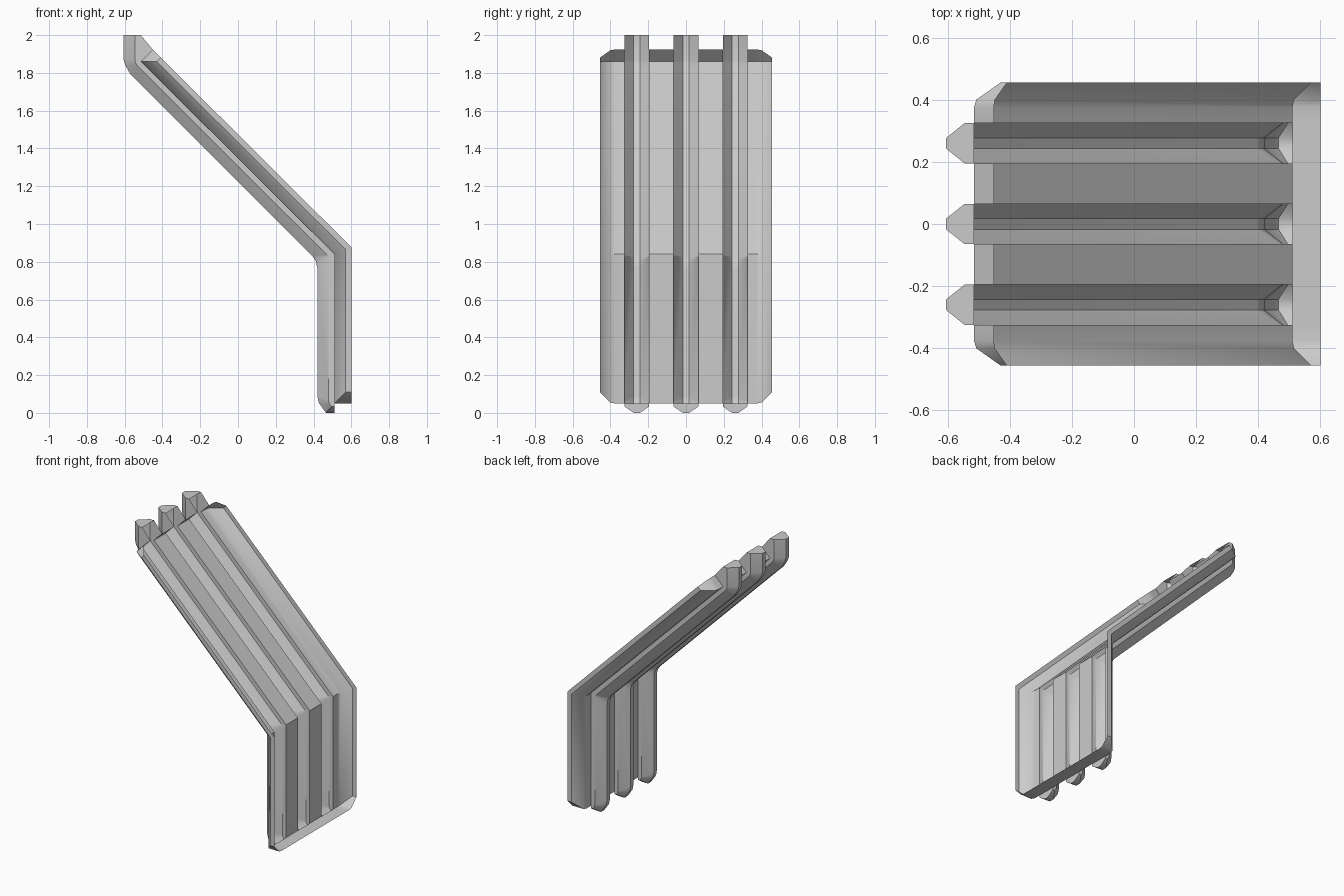
import bpy
import bmesh
from math import radians, sqrt, tan

cube = bpy.data.objects.get("Cube")
if cube:
    bpy.data.objects.remove(cube, do_unlink=True)

grey = bpy.data.materials.new("plain_grey")
grey.use_nodes = True
colour = (0.6, 0.6, 0.6, 1)
grey.diffuse_color = colour
grey.node_tree.nodes["Principled BSDF"].inputs["Base Color"].default_value = colour

# Shared layout of the folded sheet
foot, bend, head = (0.51, 0.05), (0.51, 0.84), (-0.515, 1.86)
rim_depth = 0.09
rib_centres = (-0.26, 0, 0.26)
rib_half = 0.065
diagonal = 1 / sqrt(2)
miter = tan(radians(22.5))


def finish(bm, name):
    """Clean the mesh and turn it into a softly shaded object."""
    bmesh.ops.remove_doubles(bm, verts=bm.verts, dist=0.0005)
    bmesh.ops.recalc_face_normals(bm, faces=bm.faces)
    mesh = bpy.data.meshes.new(name)
    bm.to_mesh(mesh)
    bm.free()
    mesh.materials.append(grey)
    obj = bpy.data.objects.new(name, mesh)
    bpy.context.collection.objects.link(obj)
    bpy.ops.object.select_all(action="DESELECT")
    obj.select_set(True)
    bpy.context.view_layer.objects.active = obj
    bpy.ops.object.shade_smooth_by_angle(angle=radians(35))
    return obj


def add_face(bm, points):
    """Add a polygon, skipping repeated corners."""
    unique = []
    for p in points:
        if all(sum((a - b) ** 2 for a, b in zip(p, q)) > 1e-8 for q in unique):
            unique.append(p)
    if len(unique) > 2:
        bm.faces.new([bm.verts.new(p) for p in unique])


def column(y, depth, inset):
    """Points along the fold: foot, bend and head, raised by depth."""
    return [
        (foot[0] + depth, y, foot[1] + inset),
        (bend[0] + depth, y, bend[1] + depth * miter),
        (head[0] + diagonal * (depth + inset), y,
         head[1] + diagonal * (depth - inset)),
    ]


def build_panel():
    # Side lift doubles as the corner inset, giving rounded tray corners
    edge = [(0.455, 0.06), (0.40, 0.005), (0.375, 0)]
    profile = [(-y, lift) for y, lift in edge]
    for c in rib_centres:
        profile += [(c - rib_half, 0), (c + rib_half, 0)]
    profile += edge[::-1]

    bm = bmesh.new()
    for (ya, la), (yb, lb) in zip(profile, profile[1:]):
        low_a, low_b = column(ya, la, la), column(yb, lb, lb)
        top_a, top_b = column(ya, rim_depth, la), column(yb, rim_depth, lb)
        slot = any(abs((ya + yb) / 2 - c) < 0.01 for c in rib_centres)
        # Tray floor, left open where a rib is pressed in
        if not slot:
            for i in range(2):
                add_face(bm, [low_a[i], low_b[i], low_b[i + 1], low_a[i + 1]])
            add_face(bm, [low_a[2], low_b[2], top_b[2], top_a[2]])
        # Bottom flange
        add_face(bm, [low_a[0], low_b[0], top_b[0], top_a[0]])
    # Side rims
    for y, lift in (profile[0], profile[-1]):
        low, top = column(y, lift, lift), column(y, rim_depth, lift)
        for i in range(2):
            add_face(bm, [low[i], top[i], top[i + 1], low[i + 1]])
    return finish(bm, "folded_panel")


def build_rib(centre, name):
    # Base point and outward direction at each station along the rib
    stations = [
        (foot, (0, -0.55)),
        (foot, (-0.5, -0.55)),
        (foot, (-0.92, 0.05)),
        (foot, (-1, 0.45)),
        (bend, (-1, -0.8)),
        (bend, (-1.09, -0.41)),
        (bend, (-1.28, -0.13)),
        (head, (-0.61, -0.74)),
        (head, (-0.92, -0.2)),
        (head, (-1, 0.1)),
        ((head[0], 2), (-1, 0)),
    ]
    half = [(rib_half, 0), (rib_half, 0.03), (0.017, rim_depth)]
    section = [(-w, d) for w, d in half] + half[::-1]
    rings = [[(b[0] + d * m[0], centre + w, b[1] + d * m[1])
              for w, d in section] for b, m in stations]

    bm = bmesh.new()
    for r, s in zip(rings, rings[1:]):
        for i in range(len(section) - 1):
            add_face(bm, [r[i], r[i + 1], s[i + 1], s[i]])
    # End caps
    add_face(bm, rings[0])
    add_face(bm, rings[-1])
    # Gussets joining the upright end to the top flange
    for side in (-rib_half, rib_half):
        y = centre + side
        add_face(bm, [(head[0], y, head[1]), (head[0], y, 2),
                      column(y, rim_depth, 0)[2]])
    return finish(bm, name)


build_panel()
for centre, place in zip(rib_centres, ("front", "middle", "back")):
    build_rib(centre, place + "_rib")
